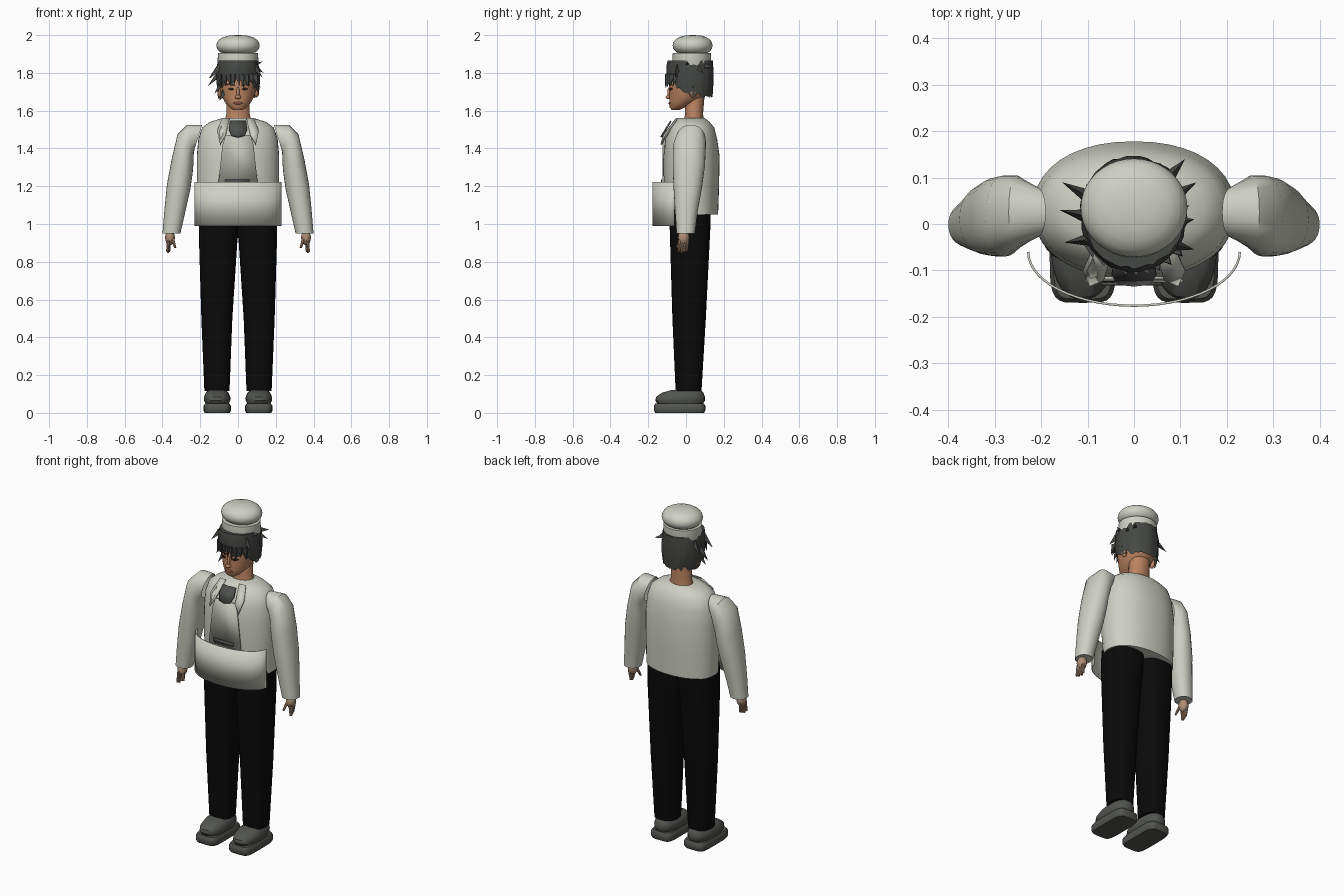
import bpy, bmesh, math, random
from mathutils import Vector, Matrix

random.seed(4)
if bpy.data.objects.get("Cube"):
    bpy.data.objects.remove(bpy.data.objects["Cube"], do_unlink=True)


def material(name, *rgb):
    mat = bpy.data.materials.new(name)
    mat.use_nodes = True
    mat.diffuse_color = (*rgb, 1)
    for node in mat.node_tree.nodes:
        if node.type == 'BSDF_PRINCIPLED':
            node.inputs["Base Color"].default_value = (*rgb, 1)
    return mat


WHITE = material("off white cloth", .62, .63, .55)
APRON = material("apron cloth", .54, .55, .48)
BLACK = material("black cloth", .003, .003, .003)
SHOE = material("dark grey leather", .085, .09, .08)
HAIR = material("charcoal hair", .06, .064, .058)
SCARF = material("dark grey scarf", .08, .085, .08)
SKIN = material("face skin", .5, .23, .12)
HAND = material("hand skin", .42, .27, .18)
LIPS = material("lips", .33, .11, .07)
EYES = material("dark eyes", .03, .018, .012)
parts = []


def finish(name, bm, mat, thickness=0):
    bmesh.ops.recalc_face_normals(bm, faces=bm.faces[:])
    mesh = bpy.data.meshes.new(name)
    bm.to_mesh(mesh)
    bm.free()
    obj = bpy.data.objects.new(name, mesh)
    bpy.context.collection.objects.link(obj)
    mesh.materials.append(mat)
    if thickness:
        mod = obj.modifiers.new("thickness", 'SOLIDIFY')
        mod.thickness = thickness
        mod.offset = 0
    parts.append(obj)
    return obj


def skin_rows(bm, rows, closed=True):
    """Join rows of vertices with quads."""
    count = len(rows[0])
    for low, high in zip(rows, rows[1:]):
        for i in range(count if closed else count - 1):
            j = (i + 1) % count
            bm.faces.new((low[i], low[j], high[j], high[i]))


def power(value, exponent):
    return math.copysign(abs(value) ** (2 / exponent), value)


def loft(name, rings, mat, exponent=2, side=1, caps=True, count=28):
    """Rings run between two (x, z) points and between two y limits."""
    bm = bmesh.new()
    rows = []
    for xa, za, xb, zb, ya, yb in rings:
        row = []
        for i in range(count):
            a = math.tau * i / count
            u = .5 + .5 * power(math.cos(a), exponent)
            v = .5 + .5 * power(math.sin(a), exponent)
            row.append(bm.verts.new((side * (xa + u * (xb - xa)),
                                     ya + v * (yb - ya), za + u * (zb - za))))
        rows.append(row)
    skin_rows(bm, rows)
    if caps:
        bm.faces.new(rows[0])
        bm.faces.new(rows[-1])
    return finish(name, bm, mat)


def level(rings):
    """Symmetric horizontal rings from (z, half width, y limits)."""
    return [(-w, z, w, z, ya, yb) for z, w, ya, yb in rings]


def ball(name, centre, size, mat):
    bm = bmesh.new()
    bmesh.ops.create_uvsphere(bm, u_segments=16, v_segments=10, radius=1)
    bmesh.ops.transform(bm, verts=bm.verts[:],
                        matrix=Matrix.Translation(centre) @ Matrix.Diagonal((*size, 1)))
    return finish(name, bm, mat)


def spike(name, base, tip, width, mat, sides=4, end=0):
    base, tip = Vector(base), Vector(tip)
    bm = bmesh.new()
    bmesh.ops.create_cone(bm, cap_ends=True, segments=sides, radius1=width,
                          radius2=end, depth=(tip - base).length)
    turn = (tip - base).to_track_quat('Z', 'Y').to_matrix().to_4x4()
    bmesh.ops.transform(bm, verts=bm.verts[:],
                        matrix=Matrix.Translation((base + tip) / 2) @ turn)
    return finish(name, bm, mat)


def plate(name, points, mat, side=1, thickness=.006):
    bm = bmesh.new()
    bm.faces.new([bm.verts.new((side * x, y, z)) for x, y, z in points])
    return finish(name, bm, mat, thickness)


# Jacket body
loft("jacket", level([
    (1.05, .213, -.1, .17), (1.2, .218, -.117, .175), (1.36, .218, -.117, .178),
    (1.45, .21, -.11, .165), (1.51, .19, -.09, .15), (1.54, .15, -.068, .125),
    (1.56, .085, -.045, .1)]), WHITE, 2.2, count=40)

for s, tag in ((1, "left_"), (-1, "right_")):
    # Sleeve, open at the shoulder
    loft(tag + "sleeve", [
        (.235, 1.38, .19, 1.525, -.03, .08), (.235, 1.35, .27, 1.525, -.055, .105),
        (.235, 1.33, .32, 1.475, -.07, .105), (.24, 1.27, .352, 1.34, -.07, .1),
        (.253, 1.18, .376, 1.21, -.066, .085), (.28, 1.06, .39, 1.07, -.058, .062),
        (.305, .95, .4, .95, -.05, .047)], WHITE, 2.2, s, caps=False)
    loft(tag + "cuff_lining", [(.308, .955, .397, .955, -.047, .044),
                               (.31, .96, .394, .96, -.045, .042)], WHITE, 2.2, s)
    # Hand with fingers
    ball(tag + "palm", (s * .36, -.012, .928), (.026, .03, .04), HAND)
    for i in range(4):
        y = -.034 + i * .014
        spike(tag + "finger", (s * .368, y, .915), (s * (.375 - i * .004), y - .004, .848 + .005 * abs(i - 1)),
              .009, HAND, 8, .006)
    spike(tag + "thumb", (s * .35, -.025, .93), (s * .332, -.045, .875), .01, HAND, 8, .006)

    # Trouser leg
    loft(tag + "trouser_leg", [
        (.045, .115, .178, .115, -.055, .082), (.03, .5, .194, .5, -.072, .105),
        (.004, .9, .206, .9, -.084, .125), (-.006, 1, .207, 1, -.087, .13),
        (-.006, 1.08, .205, 1.08, -.085, .13)], BLACK, 2.6, s)

    # Shoe sole and rounded upper
    loft(tag + "shoe_sole", [
        (.044, 0, .176, 0, -.163, .096), (.038, .012, .182, .012, -.17, .102),
        (.038, .038, .182, .038, -.17, .102), (.046, .05, .174, .05, -.162, .094)], SHOE, 5, s)
    loft(tag + "shoe_upper", [
        (.05, .046, .17, .046, -.15, .088), (.041, .065, .18, .065, -.163, .1),
        (.041, .085, .18, .085, -.158, .1), (.05, .108, .17, .108, -.125, .092),
        (.07, .122, .155, .122, -.07, .075)], SHOE, 2.4, s)

    # Collar lapel
    plate(tag + "lapel", [(.045, -.05, 1.56), (.085, -.045, 1.56), (.11, -.1, 1.49),
                          (.095, -.132, 1.42), (.065, -.12, 1.47)], WHITE, s)

    # Face details
    plate(tag + "eye", [(.02, -.087, 1.713), (.035, -.084, 1.721), (.056, -.073, 1.715),
                        (.037, -.083, 1.708)], EYES, s)
    plate(tag + "eyebrow", [(.016, -.09, 1.734), (.062, -.072, 1.738),
                            (.045, -.082, 1.744)], HAIR, s)
    ball(tag + "ear", (s * .098, .035, 1.7), (.012, .02, .03), SKIN)

# Apron waist band, bib and tie
bm = bmesh.new()
rows = []
for z in (.99, 1.222):
    arc = [math.pi * (i / 28 - .5) for i in range(29)]
    rows.append([bm.verts.new((.228 * math.sin(a), -.06 - .116 * math.cos(a), z)) for a in arc])
skin_rows(bm, rows, closed=False)
finish("apron_band", bm, WHITE, .005)
plate("apron_bib", [(-.106, -.122, 1.2), (.106, -.122, 1.2), (.082, -.122, 1.42),
                    (.066, -.116, 1.47), (-.066, -.116, 1.47), (-.082, -.122, 1.42)], APRON)
plate("apron_tie", [(-.07, -.129, 1.215), (.06, -.129, 1.215),
                    (.06, -.129, 1.236), (-.07, -.129, 1.236)], SCARF)

# Neck scarf
plate("neck_scarf", [(0, -.131, 1.46), (.035, -.127, 1.468), (.048, -.108, 1.5), (.042, -.08, 1.545),
                     (-.042, -.08, 1.545), (-.048, -.108, 1.5), (-.035, -.127, 1.468)], SCARF, thickness=.009)

# Neck and head
loft("neck", level([(1.53, .075, -.015, .1), (1.58, .062, -.005, .09),
                    (1.7, .06, -.01, .1)]), SKIN)
loft("head", level([
    (1.604, .025, -.076, -.035), (1.617, .045, -.086, -.005), (1.645, .07, -.088, .06),
    (1.675, .085, -.088, .1), (1.71, .095, -.088, .118), (1.76, .1, -.09, .128),
    (1.85, .098, -.07, .128)]), SKIN)
ball("nose_bridge", (0, -.088, 1.695), (.009, .011, .03), SKIN)
ball("nose_tip", (0, -.093, 1.672), (.016, .015, .011), SKIN)
ball("mouth", (0, -.086, 1.64), (.026, .007, .007), LIPS)

# Hair cap with a ragged lower edge, low at the nape and high over the brow
bm = bmesh.new()
count = 48
rows = [[] for _ in range(4)]
for i in range(count):
    a = math.tau * i / count
    back = .5 + .5 * math.sin(a)
    hem = 1.755 - .075 * min(1, back * 1.7) + random.uniform(-.017, .017)
    for k, row in enumerate(rows):
        t = k / 3
        swell = 1 + .07 * math.sin(math.pi * t) + random.uniform(-.03, .03)
        row.append(bm.verts.new((.108 * swell * math.cos(a),
                                 .022 + .117 * swell * math.sin(a), hem + t * (1.865 - hem))))
skin_rows(bm, rows)
bm.faces.new(rows[-1])
finish("hair_cap", bm, HAIR)

# Loose locks: outer tips of the tufts, then fringe locks
for x, y, z in ((-.16, .03, 1.73), (-.155, .09, 1.77), (-.15, -.04, 1.77), (-.125, -.03, 1.69),
                (.13, -.055, 1.775), (.13, .01, 1.86), (.135, .09, 1.8), (.11, .14, 1.83),
                (.12, .04, 1.72), (-.1, -.045, 1.65)):
    spike("hair_lock", (x * .62, y * .7 - .005, min(z + .06, 1.835)), (x, y, z), .02, HAIR, 3)
for i in range(9):
    x = -.09 + i * .0225
    y = -.108 + 5 * x * x
    spike("fringe_lock", (x, y + .012, 1.79), (x * 1.08 + .008, y - .003, random.uniform(1.715, 1.745)),
          .018, HAIR, 3)

# Hat band and puffed crown
loft("hat_band", level([(1.835, .106, -.072, .13), (1.845, .109, -.074, .133),
                        (1.905, .106, -.07, .132)]), WHITE, count=40)
crown = []
for i in range(11):
    a = math.pi * (i / 10 - .5) * .98
    r = abs(math.cos(a)) ** .75
    crown.append((1.945 + .055 * math.sin(a), .115 * r, .036 - .107 * r, .036 + .105 * r))
loft("hat_crown", level(crown), WHITE, count=40)

# Smooth shading with crisp edges
bpy.ops.object.select_all(action='DESELECT')
for obj in parts:
    obj.select_set(True)
bpy.context.view_layer.objects.active = parts[0]
bpy.ops.object.shade_smooth_by_angle(angle=math.radians(40))
